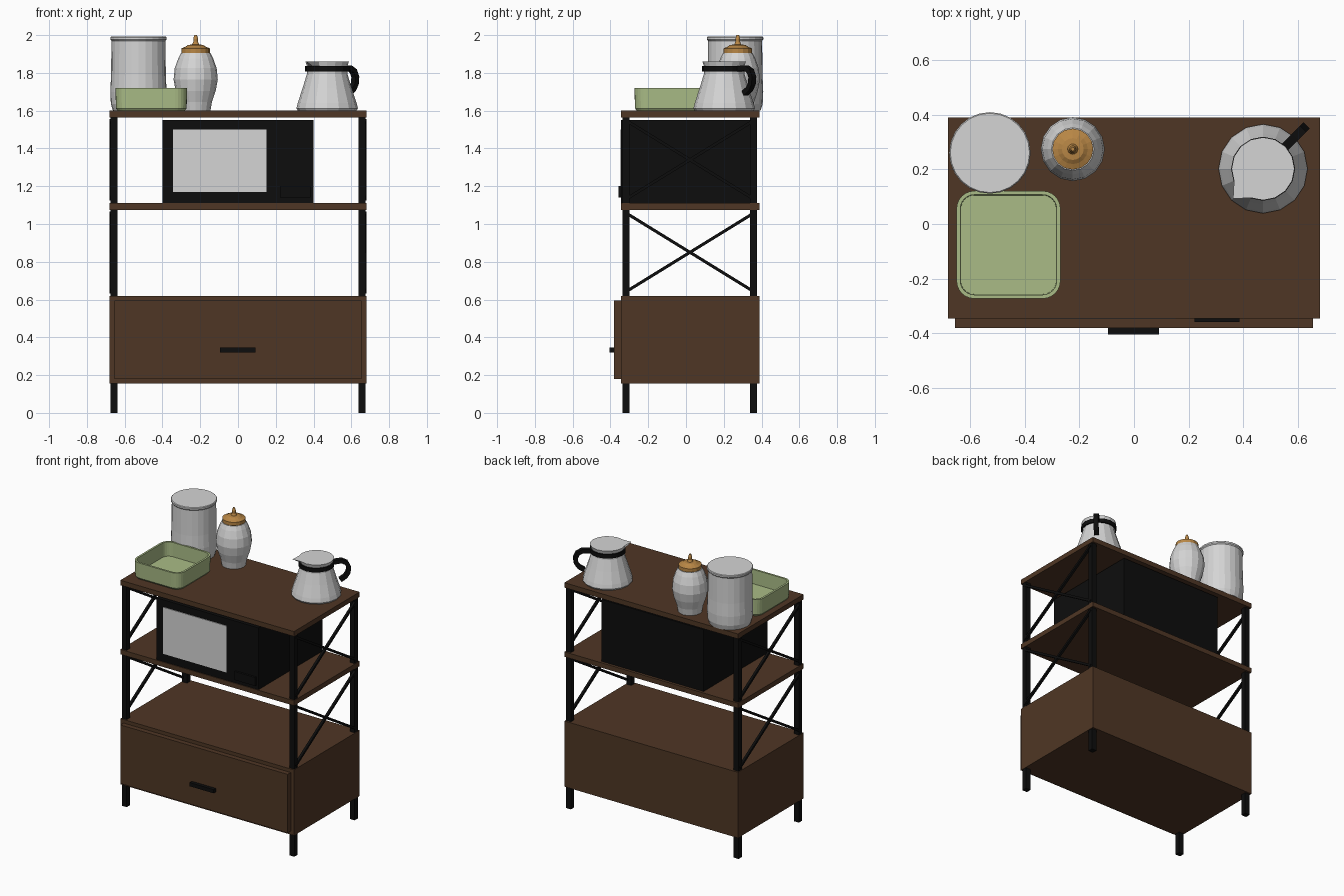
import bpy, bmesh, math
from mathutils import Vector

if "Cube" in bpy.data.objects:
    bpy.data.objects.remove(bpy.data.objects["Cube"])


def material(name, r, g, b):
    m = bpy.data.materials.new(name)
    m.diffuse_color = (r, g, b, 1)
    m.use_nodes = True
    m.node_tree.nodes["Principled BSDF"].inputs["Base Color"].default_value = m.diffuse_color
    return m


WOOD = material("dark wood", 0.078, 0.037, 0.018)
BLACK = material("black metal", 0.004, 0.004, 0.004)
GREY = material("pale grey", 0.66, 0.66, 0.66)
GREEN = material("soft green", 0.40, 0.50, 0.24)
TAN = material("honey wood", 0.48, 0.24, 0.06)


def finish(bm, name, mat):
    bmesh.ops.recalc_face_normals(bm, faces=bm.faces)
    me = bpy.data.meshes.new(name)
    bm.to_mesh(me)
    bm.free()
    me.materials.append(mat)
    ob = bpy.data.objects.new(name, me)
    bpy.context.collection.objects.link(ob)
    return ob


def box(name, lo, hi, mat):
    bm = bmesh.new()
    bmesh.ops.create_cube(bm, size=1)
    for v in bm.verts:
        v.co = [(a + b) / 2 + c * (b - a) for a, b, c in zip(lo, hi, v.co)]
    return finish(bm, name, mat)


def loft(name, rings, mat):
    """Skin matching rings of points and cap both ends."""
    bm = bmesh.new()
    loops = [[bm.verts.new(p) for p in ring] for ring in rings]
    n = len(loops[0])
    for a, b in zip(loops, loops[1:]):
        for i in range(n):
            j = (i + 1) % n
            bm.faces.new((a[i], a[j], b[j], b[i]))
    bm.faces.new(loops[0][::-1])
    bm.faces.new(loops[-1])
    return finish(bm, name, mat)


def circle(cx, cy, r, z, n):
    return [Vector((cx + r * math.cos(math.tau * i / n),
                    cy + r * math.sin(math.tau * i / n), z)) for i in range(n)]


def lathe(name, cx, cy, profile, n, mat):
    return loft(name, [circle(cx, cy, r, z, n) for r, z in profile], mat)


# Cabinet with drawer, and two open shelves
box("cabinet", (-0.68, -0.345, 0.155), (0.68, 0.39, 0.62), WOOD)
box("drawer_front", (-0.655, -0.38, 0.18), (0.655, -0.345, 0.595), WOOD)
box("drawer_handle", (-0.095, -0.405, 0.32), (0.092, -0.38, 0.346), BLACK)
box("middle_shelf", (-0.68, -0.345, 1.075), (0.68, 0.39, 1.11), WOOD)
box("top_shelf", (-0.68, -0.345, 1.565), (0.68, 0.39, 1.6), WOOD)

# Posts: feet below the cabinet, then the two open bays
for side, s in (("left", -1), ("right", 1)):
    xs = sorted((s * 0.638, s * 0.676))
    for place, y in (("front", -0.335), ("back", 0.34)):
        for part, z0, z1 in (("foot", 0, 0.155), ("lower_post", 0.62, 1.075),
                             ("upper_post", 1.11, 1.565)):
            box(f"{side}_{place}_{part}", (xs[0], y, z0), (xs[1], y + 0.037, z1), BLACK)
    # Crossed flat braces on each side
    for bay, z0, z1 in (("lower", 0.64, 1.06), ("upper", 1.13, 1.55)):
        for k, (za, zb) in enumerate(((z0, z1), (z1, z0))):
            a, b = Vector((0, -0.32, za)), Vector((0, 0.362, zb))
            off = (b - a).normalized().cross(Vector((1, 0, 0))) * 0.008
            loft(f"{side}_{bay}_brace_{k}",
                 [[p + Vector((s * x, 0, 0)) for p in (a + off, b + off, b - off, a - off)]
                  for x in (0.664, 0.681)], BLACK)

# Microwave
box("microwave_body", (-0.4, -0.343, 1.112), (0.4, 0.375, 1.55), BLACK)
box("microwave_window", (-0.345, -0.348, 1.17), (0.152, -0.343, 1.5), GREY)
box("microwave_button", (0.222, -0.358, 1.14), (0.385, -0.343, 1.2), BLACK)

# Tall canister
lathe("canister", -0.527, 0.26,
      [(0.135, 1.6), (0.146, 1.635), (0.149, 1.7), (0.145, 1.79), (0.143, 1.97),
       (0.149, 1.977), (0.149, 1.988), (0.145, 1.992)], 24, GREY)

# Jar with turned lid
lathe("jar", -0.224, 0.274,
      [(0.078, 1.6), (0.086, 1.645), (0.106, 1.705), (0.117, 1.765), (0.111, 1.825),
       (0.093, 1.875), (0.078, 1.905)], 16, GREY)
lathe("jar_lid", -0.224, 0.274,
      [(0.068, 1.9), (0.075, 1.906), (0.075, 1.93), (0.055, 1.938), (0.04, 1.948),
       (0.019, 1.95), (0.012, 1.965), (0.013, 1.98), (0.007, 2.0)], 16, TAN)

# Pitcher, with one vertex of the rim drawn out into a spout
PX, PY, SEG = 0.472, 0.202, 16
rings = [circle(PX, PY, r, z, SEG) for r, z in
         ((0.155, 1.6), (0.163, 1.612), (0.156, 1.64), (0.13, 1.72), (0.107, 1.795),
          (0.107, 1.835), (0.115, 1.86))]
spout = Vector((-1, -1, 0)).normalized()
rings[-1][SEG * 5 // 8] += spout * 0.04
loft("pitcher", rings, GREY)
lathe("pitcher_band", PX, PY,
      [(0.1, 1.808), (0.117, 1.808), (0.117, 1.836), (0.1, 1.836)], SEG, BLACK)

# Pitcher handle: square section swept along a bent path on the diagonal
path = [(0.11, 1.822), (0.165, 1.826), (0.196, 1.81), (0.211, 1.778), (0.207, 1.742),
        (0.188, 1.714), (0.155, 1.692)]
out, across = -spout, Vector((-1, 1, 0)).normalized() * 0.016
up = Vector((0, 0, 1))
sections = []
for i, (d, z) in enumerate(path):
    (d0, z0), (d1, z1) = path[max(i - 1, 0)], path[min(i + 1, len(path) - 1)]
    t = Vector((d1 - d0, z1 - z0)).normalized()
    nrm = (out * -t.y + up * t.x) * 0.014
    c = Vector((PX, PY, 0)) + out * d + up * z
    sections.append([c + nrm + across, c + nrm - across, c - nrm - across, c - nrm + across])
loft("pitcher_handle", sections, BLACK)


# Open tray with rounded corners
def rounded(inset, z, cx=-0.459, cy=-0.076, hx=0.19, hy=0.197, r=0.065, n=6):
    pts = []
    for q, (sx, sy) in enumerate(((1, 1), (-1, 1), (-1, -1), (1, -1))):
        for k in range(n + 1):
            a = math.pi / 2 * (q + k / n)
            pts.append(Vector((cx + sx * (hx - r) + (r - inset) * math.cos(a),
                               cy + sy * (hy - r) + (r - inset) * math.sin(a), z)))
    return pts


loft("tray", [rounded(i, z) for i, z in
              ((0.012, 1.6), (0.003, 1.612), (0, 1.72), (0.014, 1.72), (0.016, 1.62))], GREEN)
